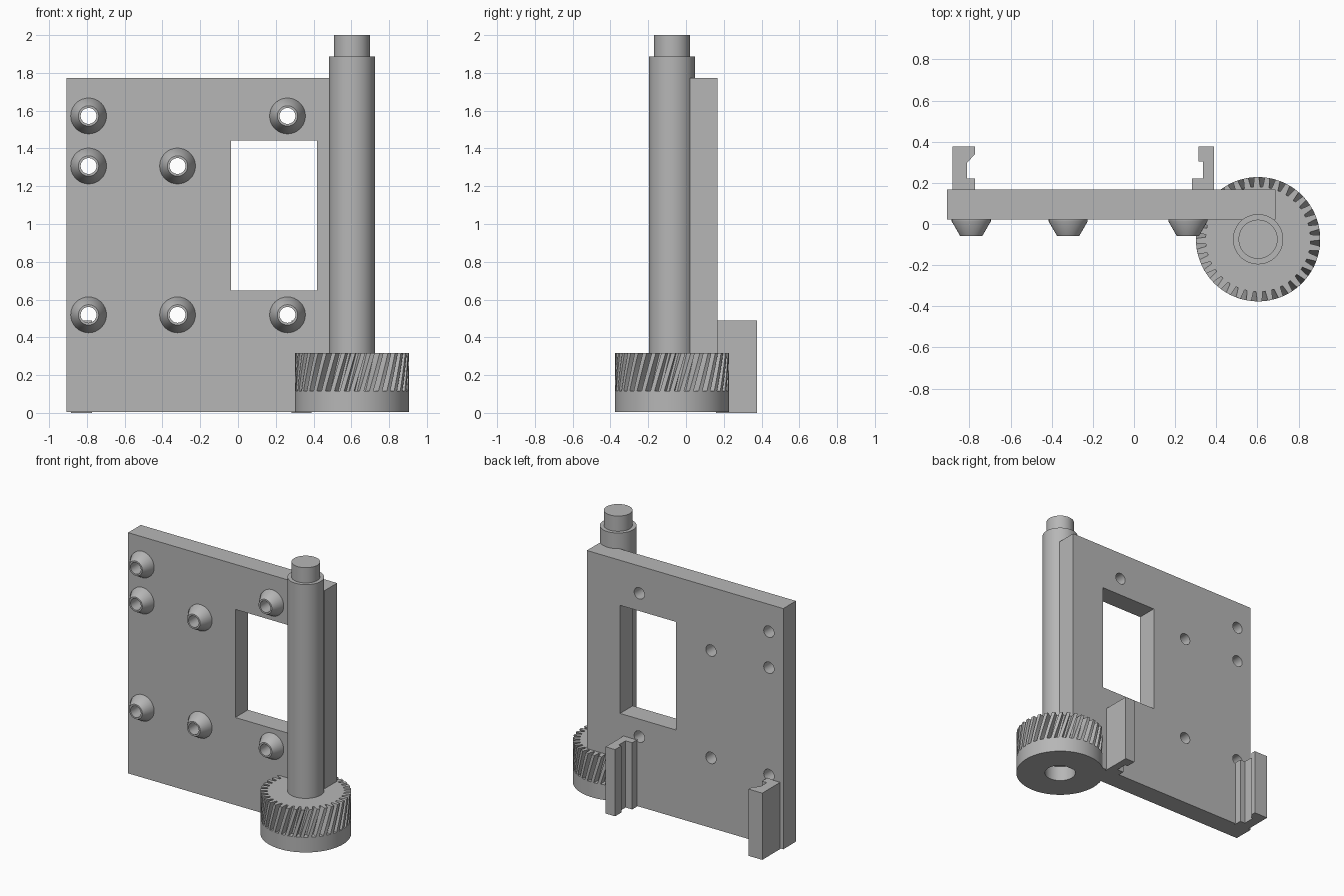
import bpy, bmesh, math
from math import sin, cos, pi, tau

if "Cube" in bpy.data.objects:
    bpy.data.objects.remove(bpy.data.objects["Cube"])

grey = bpy.data.materials.new("plain_grey")
grey.diffuse_color = (0.47, 0.47, 0.47, 1)
grey.use_nodes = True
grey.node_tree.nodes["Principled BSDF"].inputs["Base Color"].default_value = grey.diffuse_color


def finish(name, bm, angle=30):
    bmesh.ops.remove_doubles(bm, verts=bm.verts, dist=1e-5)
    bmesh.ops.recalc_face_normals(bm, faces=bm.faces)
    me = bpy.data.meshes.new(name)
    bm.to_mesh(me)
    bm.free()
    me.materials.append(grey)
    ob = bpy.data.objects.new(name, me)
    bpy.context.collection.objects.link(ob)
    bpy.ops.object.select_all(action='DESELECT')
    ob.select_set(True)
    bpy.context.view_layer.objects.active = ob
    bpy.ops.object.shade_smooth_by_angle(angle=math.radians(angle))
    return ob


def lathe(name, profile, steps, closed=False):
    """Spin (radius, height) points around z."""
    bm = bmesh.new()
    vs = [bm.verts.new((r, 0, z)) for r, z in profile]
    pairs = list(zip(vs, vs[1:])) + ([(vs[-1], vs[0])] if closed else [])
    es = [bm.edges.new(p) for p in pairs]
    bmesh.ops.spin(bm, geom=vs + es, cent=(0, 0, 0), axis=(0, 0, 1),
                   angle=tau, steps=steps, use_duplicate=False)
    return finish(name, bm)


def prism(name, outline, z0, z1):
    bm = bmesh.new()
    face = bm.faces.new([bm.verts.new((x, y, z0)) for x, y in outline])
    ext = bmesh.ops.extrude_face_region(bm, geom=[face], use_keep_orig=True)
    for v in ext["geom"]:
        if isinstance(v, bmesh.types.BMVert):
            v.co.z = z1
    return finish(name, bm)


def rect(x0, x1, z0, z1):
    return [(x0, z0), (x1, z0), (x1, z1), (x0, z1)]


FRONT, BACK = 0.021, 0.168
HOLE = 0.042
studs = [(-.791, 1.572), (.262, 1.572), (-.791, 1.307), (-.32, 1.307),
         (-.791, .519), (-.32, .519), (.262, .519)]

# Plate: filled outline with a window and stud holes
curve = bpy.data.curves.new("plate_outline", 'CURVE')
curve.dimensions = '2D'
curve.fill_mode = 'BOTH'
curve.extrude = (BACK - FRONT) / 2
loops = [rect(-.908, .688, .005, 1.773), rect(-.037, .418, .648, 1.442)]
loops += [[(x + HOLE * cos(i * tau / 32), z + HOLE * sin(i * tau / 32))
           for i in range(32)] for x, z in studs]
for pts in loops:
    sp = curve.splines.new('POLY')
    sp.points.add(len(pts) - 1)
    for p, (x, z) in zip(sp.points, pts):
        p.co = (x, z, 0, 1)
    sp.use_cyclic_u = True
outline = bpy.data.objects.new("plate_outline", curve)
bpy.context.collection.objects.link(outline)
bpy.context.view_layer.update()
bm = bmesh.new()
bm.from_mesh(outline.to_mesh())
outline.to_mesh_clear()
bpy.data.objects.remove(outline)
plate = finish("plate", bm)
plate.rotation_euler.x = pi / 2
plate.location.y = (FRONT + BACK) / 2

# Tapered hollow studs on the front
for i, (x, z) in enumerate(studs):
    stud = lathe(f"stud_{i + 1}", [(HOLE, 0), (.095, 0), (.095, .008),
                                   (.054, .079), (HOLE, .079)], 32, True)
    stud.rotation_euler.x = pi / 2
    stud.location = (x, FRONT, z)

# Snap clips on the back
prism("left_clip", [(-.883, .16), (-.883, .376), (-.772, .376), (-.772, .34),
                    (-.812, .297), (-.812, .222), (-.772, .222), (-.772, .16)], 0, .49)
prism("right_clip", [(.39, .16), (.39, .376), (.313, .376), (.313, .303),
                     (.335, .303), (.335, .222), (.282, .222), (.282, .16)], 0, .49)

# Stepped shaft, and gear base with a bore underneath
CX, CY, R = .603, -.074, .302
shaft = lathe("shaft", [(0, .3), (.122, .3), (.122, 1.888), (.095, 1.888),
                        (.095, 2), (0, 2)], 64)
base = lathe("gear_base", [(0, .116), (R, .116), (R, .005), (.105, .005),
                           (.105, .115), (0, .115)], 96)

# Helical teeth: tooth ring twisted layer by layer
TEETH, LAYERS, TWIST, ROOT = 36, 8, .2, .255
Z0, Z1 = .116, .318
tooth = [(-.36, ROOT), (-.22, R), (.22, R), (.36, ROOT)]
bm = bmesh.new()
rings = []
for k in range(LAYERS + 1):
    t = k / LAYERS
    ring = []
    for n in range(TEETH):
        for f, r in tooth:
            a = (n + f) * tau / TEETH + t * TWIST
            ring.append(bm.verts.new((r * cos(a), r * sin(a), Z0 + t * (Z1 - Z0))))
    rings.append(ring)
count = len(rings[0])
for lo, hi in zip(rings, rings[1:]):
    for i in range(count):
        j = (i + 1) % count
        bm.faces.new((lo[i], lo[j], hi[j], hi[i]))
bm.faces.new(rings[0][::-1])
bm.faces.new(rings[-1])
teeth = finish("gear_teeth", bm)

for ob in (shaft, base, teeth):
    ob.location = (CX, CY, 0)
